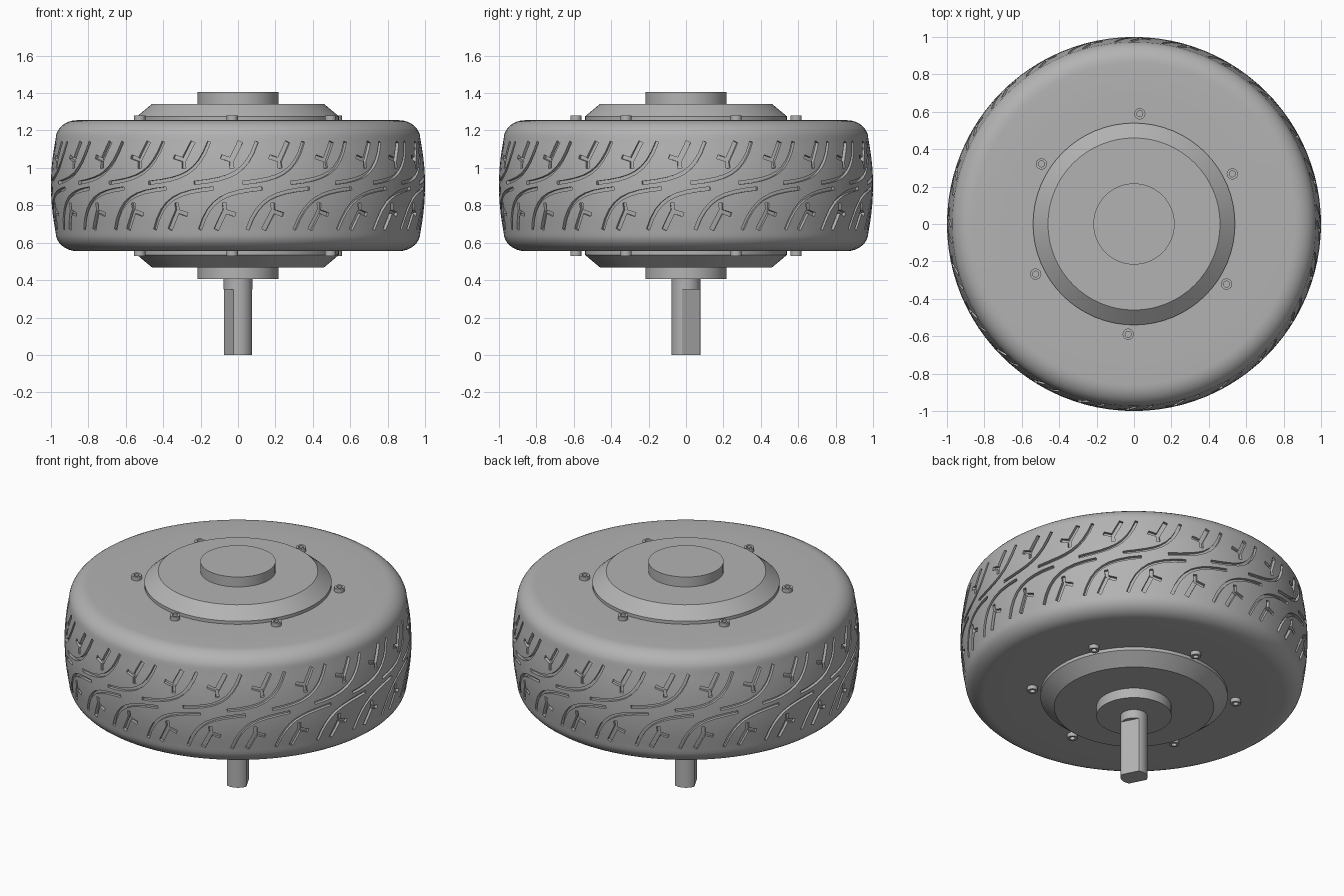
import bpy, bmesh
from math import sin, cos, pi, radians
from mathutils import Vector
from mathutils.geometry import interpolate_bezier

cube = bpy.data.objects.get("Cube")
if cube:
    bpy.data.objects.remove(cube, do_unlink=True)

grey = bpy.data.materials.new("plain grey")
grey.use_nodes = True
tone = (0.45, 0.45, 0.45, 1)
grey.diffuse_color = tone
grey.node_tree.nodes["Principled BSDF"].inputs["Base Color"].default_value = tone

MID = 0.905        # height of the wheel's middle plane
HALF = 0.35        # half width of the tyre
TURN = radians(27)  # turn of the bolts and the shaft flats
PITCHES = 24       # tread repeats


def finish(bm, name):
    bmesh.ops.recalc_face_normals(bm, faces=bm.faces)
    mesh = bpy.data.meshes.new(name)
    bm.to_mesh(mesh)
    bm.free()
    mesh.materials.append(grey)
    obj = bpy.data.objects.new(name, mesh)
    bpy.context.collection.objects.link(obj)
    return obj


def activate(obj):
    bpy.ops.object.select_all(action='DESELECT')
    obj.select_set(True)
    bpy.context.view_layer.objects.active = obj


def smooth(obj):
    activate(obj)
    bpy.ops.object.shade_smooth_by_angle(angle=radians(25))


def lathe(name, profile, sides, centre=(0, 0), shape=None):
    """Turn (radius, height) points into a closed solid with flat caps."""
    bm = bmesh.new()
    rings = []
    for r, z in profile:
        ring = []
        for i in range(sides):
            a = 2 * pi * i / sides
            p = Vector((r * cos(a), r * sin(a), z))
            if shape:
                p = shape(p)
            ring.append(bm.verts.new((p.x + centre[0], p.y + centre[1], z)))
        rings.append(ring)
    for low, high in zip(rings, rings[1:]):
        for i in range(sides):
            j = (i + 1) % sides
            bm.faces.new((low[i], low[j], high[j], high[i]))
    bm.faces.new(rings[0])
    bm.faces.new(rings[-1])
    return finish(bm, name)


# Tyre: gently crowned tread with rounded shoulders
def tread_radius(z):
    return 1 - 0.4 * (z - MID) ** 2


shoulder = [(0.86 + 0.115 * cos(t * pi / 16), 0.25 + 0.1 * sin(t * pi / 16))
            for t in range(9)]
upper = [(tread_radius(MID + d), d) for d in (0.05, 0.1, 0.15, 0.2)] + shoulder
upper += [(0.7, HALF), (0.45, HALF)]
profile = [(r, MID - d) for r, d in reversed(upper)]
profile += [(1, MID)] + [(r, MID + d) for r, d in upper]
tyre = lathe("tyre", profile, 96)


# Tread grooves: ribbons wrapped round the tyre, then cut out of it
def ribbon(bm, path, width, depth, shift, flip):
    pts = [Vector(p) for p in path]
    rows = []
    for i, p in enumerate(pts):
        d = (pts[min(i + 1, len(pts) - 1)] - pts[max(i - 1, 0)]).normalized()
        side = Vector((-d.y, d.x)) * width / 2
        row = []
        for q, lift in ((p - side, -depth), (p + side, -depth),
                        (p + side, 0.04), (p - side, 0.04)):
            u, z = q
            if flip:  # lower half is the upper half turned half round
                u, z = -0.107 - u, 2 * MID - z
            r = tread_radius(z) + lift
            a = u + shift - pi / 2
            row.append(bm.verts.new((r * cos(a), r * sin(a), z)))
        rows.append(row)
    for a, b in zip(rows, rows[1:]):
        for k in range(4):
            m = (k + 1) % 4
            bm.faces.new((a[k], a[m], b[m], b[k]))
    bm.faces.new(rows[0])
    bm.faces.new(rows[-1])


START = -0.037
curve = [p.to_2d() for p in interpolate_bezier(
    Vector((0.14, 1.14, 0)), Vector((0.08, 0.97, 0)),
    Vector((0, 0.94, 0)), Vector((-0.2, 0.92, 0)), 9)]
stem = [(0, 1.04), (0.025, 1.09), (0.05, 1.14)]
fork = [(-0.055, 1.06), (0, 1.042), (0.004, 0.998)]

for paths, depth in (([(curve, 0.018), (stem, 0.026)], 0.02),
                     ([(fork, 0.022)], 0.018)):
    bm = bmesh.new()
    for n in range(PITCHES):
        for flip in (False, True):
            for path, width in paths:
                moved = [(p[0] + START, p[1]) for p in path]
                ribbon(bm, moved, width, depth, 2 * pi * n / PITCHES, flip)
    cutter = finish(bm, "groove_cutter")
    cutter.hide_render = True
    mod = tyre.modifiers.new("grooves", 'BOOLEAN')
    mod.operation = 'DIFFERENCE'
    mod.solver = 'EXACT'
    mod.object = cutter
    activate(tyre)
    bpy.ops.object.modifier_apply(modifier=mod.name)
    bpy.data.objects.remove(cutter, do_unlink=True)
smooth(tyre)

# Motor covers, hubs and socket bolts on both faces
for label, s in (("top", 1), ("bottom", -1)):
    def at(d):
        return MID + s * d

    smooth(lathe(label + "_cover", [(0.54, at(0.34)), (0.54, at(0.37)),
                                    (0.46, at(0.437))], 64))
    smooth(lathe(label + "_hub", [(0.217, at(0.43)), (0.217, at(0.5))], 48))
    for k in range(6):
        a = TURN + k * pi / 3
        smooth(lathe(f"{label}_bolt_{k + 1}",
                     [(0.03, at(0.34)), (0.03, at(0.375)),
                      (0.016, at(0.375)), (0.016, at(0.358))],
                     18, (0.59 * cos(a), 0.59 * sin(a))))

# Axle shaft with two parallel flats on its lower part
normal = Vector((cos(TURN), sin(TURN), 0))


def flatten(p):
    d = p.dot(normal)
    return p + normal * (max(-0.056, min(0.056, d)) - d)


smooth(lathe("shaft_neck", [(0.078, 0.35), (0.078, 0.41)], 48))
smooth(lathe("shaft_flats", [(0.078, 0), (0.078, 0.35)], 96, shape=flatten))
